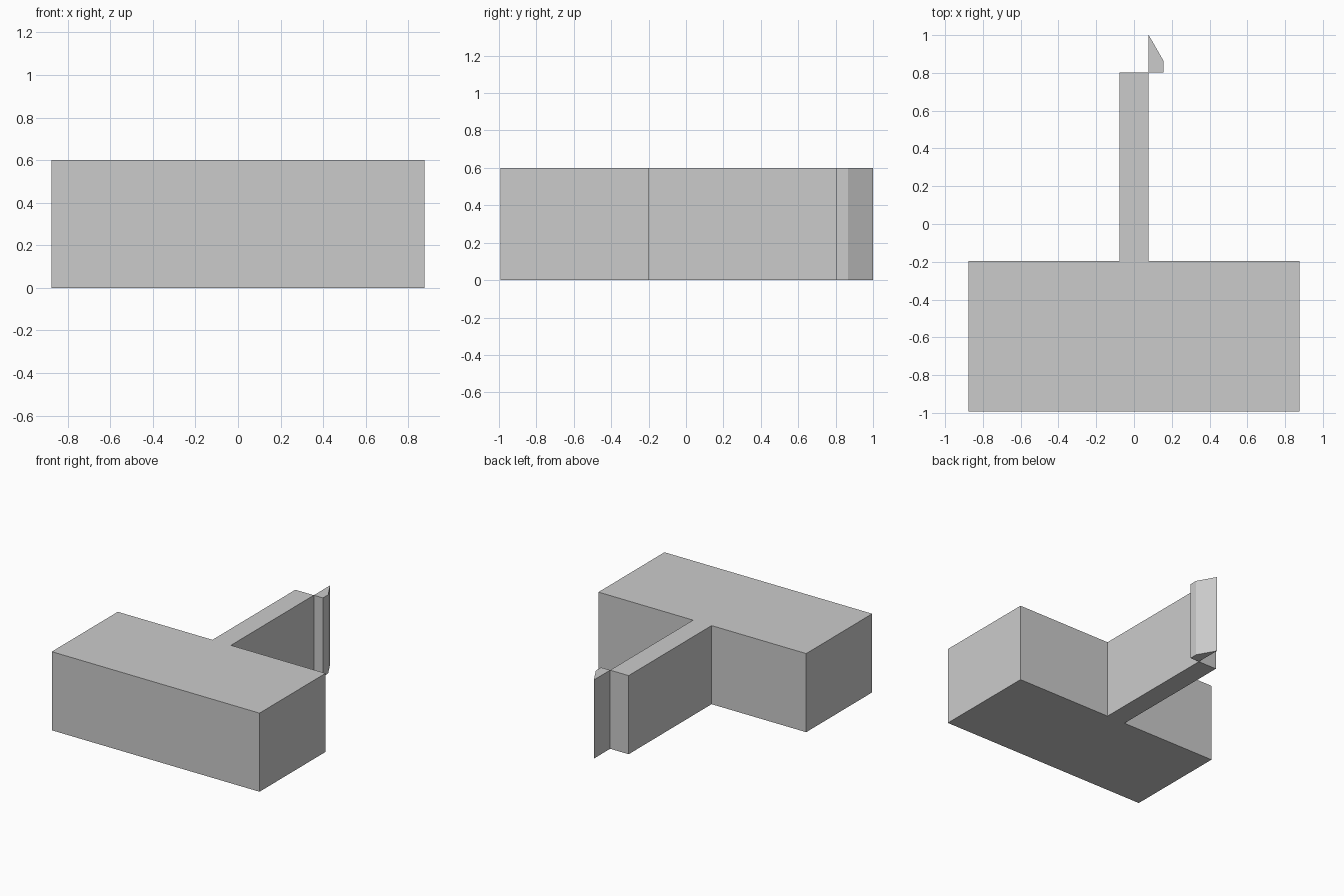
import bpy
import bmesh

HEIGHT = 0.6

cube = bpy.data.objects.get("Cube")
if cube:
    bpy.data.objects.remove(cube, do_unlink=True)

grey = bpy.data.materials.new("light_grey")
grey.use_nodes = True
colour = (0.6, 0.6, 0.6, 1.0)
grey.diffuse_color = colour
grey.node_tree.nodes["Principled BSDF"].inputs["Base Color"].default_value = colour


def extrude_outline(name, outline):
    """Extrude a flat outline from the ground to the full height."""
    bm = bmesh.new()
    base = bm.faces.new([bm.verts.new((x, y, 0)) for x, y in outline])
    top = bmesh.ops.extrude_face_region(bm, geom=[base])["geom"]
    verts = [v for v in top if isinstance(v, bmesh.types.BMVert)]
    bmesh.ops.translate(bm, verts=verts, vec=(0, 0, HEIGHT))
    bmesh.ops.recalc_face_normals(bm, faces=bm.faces)
    mesh = bpy.data.meshes.new(name)
    bm.to_mesh(mesh)
    bm.free()
    mesh.materials.append(grey)
    obj = bpy.data.objects.new(name, mesh)
    bpy.context.collection.objects.link(obj)
    return obj


# Block and arm share one T-shaped outline, mirrored across the middle
half = [(0.877, -0.993), (0.877, -0.197), (0.078, -0.197), (0.078, 0.803)]
mirrored = [(-x, y) for x, y in reversed(half)]
extrude_outline("block_with_arm", half + mirrored)

# Wedge-shaped catch at the arm's tip
extrude_outline("snap_catch", [(0.078, 0.803), (0.155, 0.803), (0.155, 0.866), (0.078, 1.0)])
